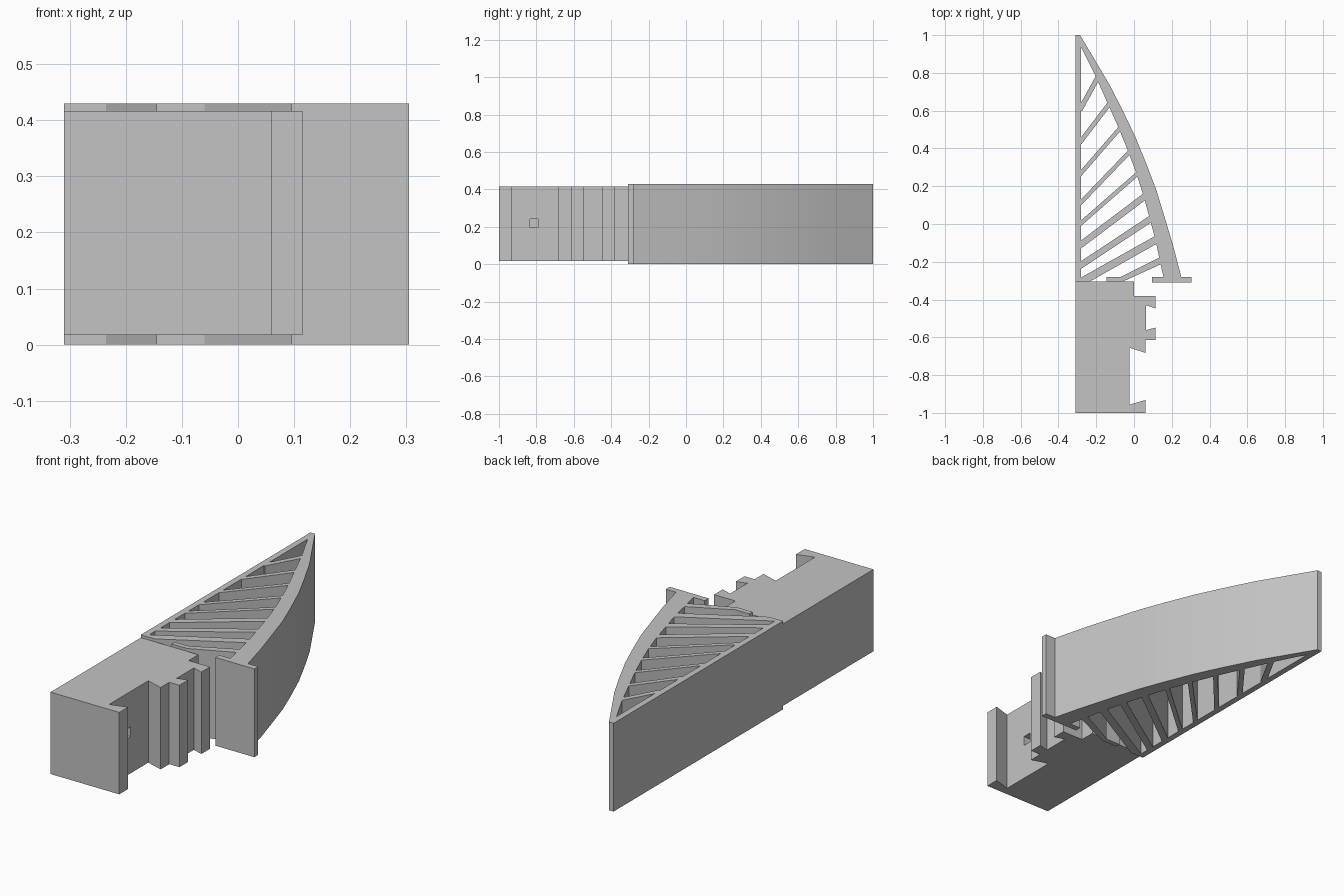
import bpy
import bmesh
import math
from mathutils import Vector

if "Cube" in bpy.data.objects:
    bpy.data.objects.remove(bpy.data.objects["Cube"], do_unlink=True)

grey = bpy.data.materials.new("plain_grey")
grey.use_nodes = True
GREY = (0.55, 0.55, 0.55, 1)
grey.diffuse_color = GREY
grey.node_tree.nodes["Principled BSDF"].inputs["Base Color"].default_value = GREY

TALL = (0.0, 0.43)
SHORT = (0.017, 0.416)


def extrude(name, outline, span):
    """Raise a plan outline into a solid between two heights."""
    low, high = span
    bm = bmesh.new()
    face = bm.faces.new([bm.verts.new((x, y, low)) for x, y in outline])
    moved = bmesh.ops.extrude_face_region(bm, geom=[face])["geom"]
    verts = [v for v in moved if isinstance(v, bmesh.types.BMVert)]
    bmesh.ops.translate(bm, verts=verts, vec=(0, 0, high - low))
    bmesh.ops.recalc_face_normals(bm, faces=bm.faces)
    mesh = bpy.data.meshes.new(name)
    bm.to_mesh(mesh)
    bm.free()
    mesh.materials.append(grey)
    obj = bpy.data.objects.new(name, mesh)
    bpy.context.collection.objects.link(obj)
    return obj


# Mounting block with its notched side
block = extrude("mounting_block", [
    (-0.31, -0.305), (0, -0.305), (0, -0.38), (0.115, -0.38),
    (0.115, -0.447), (0.063, -0.43), (0.063, -0.562), (0.115, -0.548),
    (0.115, -0.615), (0.06, -0.615), (0.06, -0.682), (-0.025, -0.655),
    (-0.025, -0.957), (0.06, -0.932), (0.06, -1), (-0.31, -1)], SHORT)

# Small square socket in the recess
cutter = extrude("socket_cutter", [
    (-0.1, -0.835), (0.0, -0.835), (0.0, -0.79), (-0.1, -0.79)], (0.195, 0.243))
cutter.hide_render = True
cutter.hide_viewport = True
cut = block.modifiers.new("socket", "BOOLEAN")
cut.operation = "DIFFERENCE"
cut.solver = "EXACT"
cut.object = cutter

# Fin frame: straight wall, curved wall and end flange in one outline
outer = [(-0.285, 1), (-0.208, 0.87), (-0.125, 0.73), (-0.052, 0.585),
         (0.01, 0.455), (0.07, 0.307), (0.12, 0.175), (0.173, 0),
         (0.21, -0.125), (0.25, -0.28)]
inner = [(0.156, -0.28), (0.135, -0.187), (0.113, -0.08), (0.083, 0.03),
         (0.048, 0.157), (0.01, 0.275), (-0.033, 0.39), (-0.082, 0.51),
         (-0.138, 0.635), (-0.2, 0.775), (-0.28, 0.935)]
flange = [(0.305, -0.28), (0.305, -0.31), (0.095, -0.31), (0.095, -0.28)]
frame = extrude("fin_frame", [(-0.31, -0.305), (-0.31, 1)] + outer + flange
                + inner + [(-0.28, -0.305)], TALL)
bpy.ops.object.select_all(action="DESELECT")
frame.select_set(True)
bpy.context.view_layer.objects.active = frame
bpy.ops.object.shade_smooth_by_angle(angle=math.radians(20))

# Slanted ribs: height on the straight wall, end on the curved wall, thickness
ribs = [(0.615, (-0.195, 0.77), 0.026), (0.44, (-0.135, 0.63), 0.024),
        (0.27, (-0.08, 0.5), 0.022), (0.115, (-0.03, 0.375), 0.022),
        (0.005, (0.012, 0.26), 0.022), (-0.108, (0.052, 0.142), 0.034),
        (-0.217, (0.085, 0.025), 0.034)]
for i, (y, end, thick) in enumerate(ribs):
    a, b = Vector((-0.28, y)), Vector(end)
    along = (b - a).normalized()
    side = Vector((-along.y, along.x)) * thick / 2
    a, b = a - along * 0.012, b + along * 0.012
    extrude(f"rib_{i + 1}", [a - side, b - side, b + side, a + side], TALL)

# Last two ribs end in flat feet against the block
extrude("foot_rib_inner", [
    (-0.29, -0.305), (-0.235, -0.305), (0.125, -0.102), (0.118, -0.06),
    (-0.29, -0.28)][:4] + [(-0.28, -0.283), (-0.29, -0.283)], TALL)
extrude("foot_rib_outer", [
    (-0.145, -0.305), (-0.06, -0.305), (0.145, -0.212), (0.138, -0.176),
    (-0.07, -0.28), (-0.145, -0.28)], TALL)
